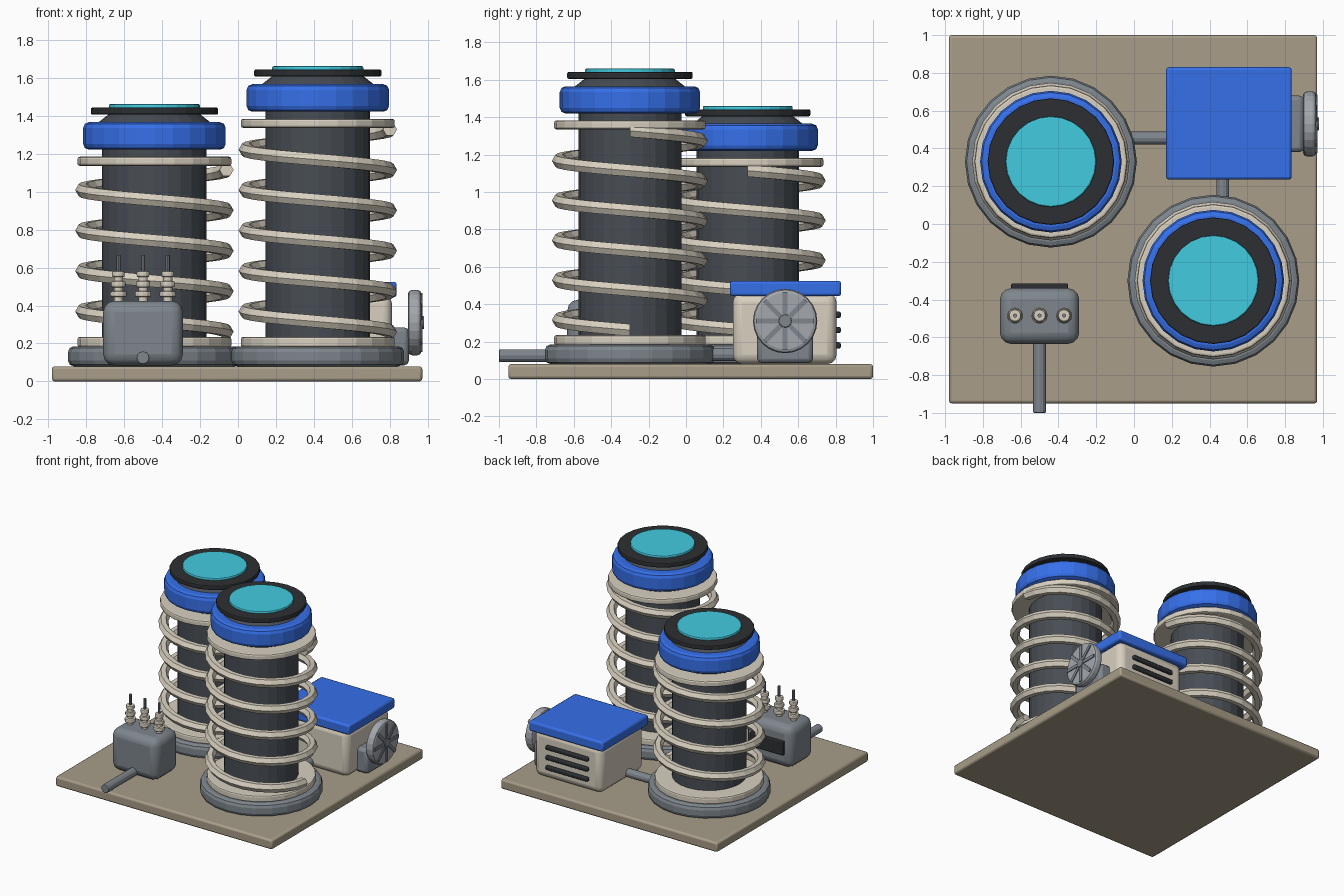
import bpy, bmesh, math
from mathutils import Vector, Matrix

if "Cube" in bpy.data.objects:
    bpy.data.objects.remove(bpy.data.objects["Cube"])


def mat(name, hexcol):
    rgb = [int(hexcol[i:i + 2], 16) / 255 for i in (0, 2, 4)]
    m = bpy.data.materials.new(name)
    m.diffuse_color = [c / 12.92 if c < 0.04 else ((c + 0.055) / 1.055) ** 2.4 for c in rgb] + [1]
    m.use_nodes = True
    m.node_tree.nodes["Principled BSDF"].inputs["Base Color"].default_value = m.diffuse_color
    return m


TAN, CREAM, BLUE = mat("tan", "A89D88"), mat("cream", "D8D0C0"), mat("blue", "3670EA")
CYAN, DARK, BLACK = mat("cyan", "42CBE0"), mat("dark", "484D54"), mat("black", "2C2F32")
STEEL, LIGHT = mat("steel", "7E868D"), mat("light_steel", "A3A8AE")


def finish(name, bm, material, bevel=0.0, segments=2, smooth=False):
    bmesh.ops.recalc_face_normals(bm, faces=bm.faces)
    me = bpy.data.meshes.new(name)
    bm.to_mesh(me)
    bm.free()
    ob = bpy.data.objects.new(name, me)
    bpy.context.collection.objects.link(ob)
    me.materials.append(material)
    if bevel:
        b = ob.modifiers.new("bevel", 'BEVEL')
        b.width, b.segments, b.limit_method = bevel, segments, 'ANGLE'
        b.angle_limit = math.radians(40)
    if smooth:
        bpy.context.view_layer.objects.active = ob
        ob.select_set(True)
        bpy.ops.object.shade_smooth_by_angle(angle=math.radians(35))
        ob.select_set(False)
    return ob


def box(name, lo, hi, material, bevel=0.0, segments=2, rot=None):
    bm = bmesh.new()
    lo, hi = Vector(lo), Vector(hi)
    m = Matrix.Translation((lo + hi) / 2) @ (rot or Matrix()) @ Matrix.Diagonal((hi - lo).to_4d())
    m[3][3] = 1
    bmesh.ops.create_cube(bm, size=1, matrix=m)
    return finish(name, bm, material, bevel, segments, smooth=bool(bevel))


def rod(name, a, b, r, material, bevel=0.0, sides=24, r2=None):
    a, b = Vector(a), Vector(b)
    q = (b - a).to_track_quat('Z', 'Y').to_matrix().to_4x4()
    bm = bmesh.new()
    bmesh.ops.create_cone(bm, cap_ends=True, segments=sides, radius1=r, radius2=r if r2 is None else r2,
                          depth=(b - a).length, matrix=Matrix.Translation((a + b) / 2) @ q)
    return finish(name, bm, material, bevel)


def coil(name, cx, cy, z0, turns, pitch=0.213, R=0.38, r=0.037, steps=24, sides=6):
    # clockwise rising helix swept with a hexagonal wire section
    bm = bmesh.new()
    rings = []
    for i in range(turns * steps + 1):
        t = -2 * math.pi * i / steps
        ring = []
        for k in range(sides):
            a = 2 * math.pi * k / sides
            rad = R + r * math.cos(a)
            z = z0 + pitch * i / steps + r * math.sin(a)
            ring.append(bm.verts.new((cx + rad * math.cos(t), cy + rad * math.sin(t), z)))
        rings.append(ring)
    for p, q in zip(rings, rings[1:]):
        for k in range(sides):
            n = (k + 1) % sides
            bm.faces.new((p[k], p[n], q[n], q[k]))
    bm.faces.new(rings[0])
    bm.faces.new(rings[-1])
    return finish(name, bm, CREAM)


# coil towers: stacked discs around a dark core
def tower(tag, x, y, turns, top):
    def disc(part, z0, z1, r, m, bevel=0.0, r2=None):
        rod(f"{tag}_{part}", (x, y, z0), (x, y, z1), r, m, bevel, r2=r2)
    disc("foot", 0.08, 0.185, 0.455, STEEL, 0.03)
    disc("lower_flange", 0.18, 0.235, 0.405, CREAM, 0.012)
    disc("core", 0.18, top - 0.2, 0.275, DARK)
    coil(f"{tag}_coil", x, y, 0.262, turns)
    disc("upper_flange", top - 0.325, top - 0.277, 0.405, CREAM, 0.012)
    disc("collar", top - 0.24, top - 0.095, 0.375, BLUE, 0.03)
    disc("neck", top - 0.1, top - 0.045, 0.3, DARK, r2=0.23)
    disc("cap", top - 0.055, top - 0.018, 0.335, BLACK, 0.008)
    disc("lens", top - 0.03, top, 0.24, CYAN, 0.008)


box("base_plate", (-0.98, -0.95, 0), (0.97, 1.0, 0.08), TAN, 0.015)
tower("short_tower", -0.44, 0.33, 4, 1.46)
tower("tall_tower", 0.42, -0.30, 5, 1.66)

# transformer with insulators
box("transformer_body", (-0.71, -0.635, 0.085), (-0.29, -0.34, 0.425), STEEL, 0.06, 3)
box("transformer_panel", (-0.65, -0.345, 0.2), (-0.35, -0.315, 0.31), BLACK, 0.006)
for i in range(3):
    x, y = -0.63 + 0.13 * i, -0.485
    rod(f"insulator_core_{i}", (x, y, 0.41), (x, y, 0.58), 0.024, CREAM, sides=12)
    rod(f"terminal_{i}", (x, y, 0.56), (x, y, 0.665), 0.011, STEEL, sides=8)
    for j, (z, r) in enumerate(((0.46, 0.043), (0.512, 0.038), (0.565, 0.033))):
        rod(f"insulator_disc_{i}_{j}", (x, y, z - 0.016), (x, y, z + 0.016), r, CREAM, 0.008, sides=12)

# low pipes
rod("transformer_pipe", (-0.5, -1.0, 0.125), (-0.5, -0.6, 0.125), 0.034, STEEL, 0.006, 12)
rod("short_tower_pipe", (-0.05, 0.455, 0.13), (0.25, 0.455, 0.13), 0.034, STEEL, sides=12)
rod("tall_tower_pipe", (0.47, 0.1, 0.13), (0.47, 0.3, 0.13), 0.034, STEEL, sides=12)

# cooling unit with lid, vents and fan
box("cooler_body", (0.2, 0.25, 0.08), (0.81, 0.805, 0.46), CREAM, 0.05, 3)
box("cooler_lid", (0.17, 0.235, 0.443), (0.835, 0.83, 0.525), BLUE, 0.015)
for i in range(3):
    z = 0.18 + 0.082 * i
    box(f"vent_{i}", (0.31, 0.79, z - 0.017), (0.69, 0.828, z + 0.017), BLACK, 0.01)
box("fan_mount", (0.78, 0.38, 0.085), (0.9, 0.68, 0.285), STEEL, 0.025)
rod("fan_disc", (0.895, 0.53, 0.31), (0.965, 0.53, 0.31), 0.172, LIGHT, 0.02)
for i in range(4):
    box(f"fan_spoke_{i}", (0.95, 0.375, 0.297), (0.972, 0.685, 0.323), STEEL,
        rot=Matrix.Rotation(math.pi * i / 4, 4, 'X'))
rod("fan_hub", (0.94, 0.53, 0.31), (0.98, 0.53, 0.31), 0.035, STEEL, 0.006, 12)
